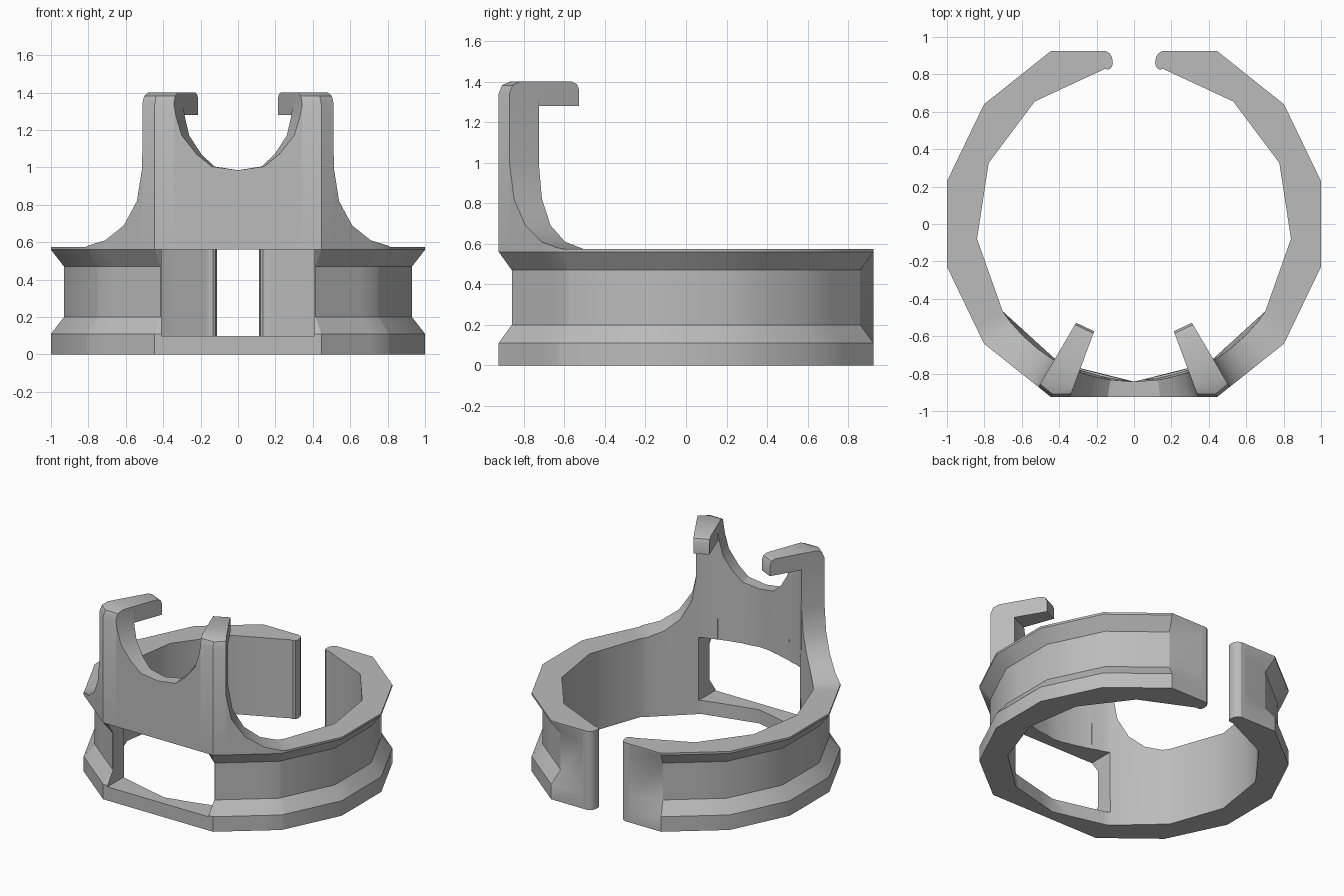
import bpy, bmesh
from math import sin, cos, radians
from mathutils import Vector

if "Cube" in bpy.data.objects:
    bpy.data.objects.remove(bpy.data.objects["Cube"])

grey = bpy.data.materials.new("plain grey")
grey.use_nodes = True
colour = (0.5, 0.5, 0.5, 1)
grey.diffuse_color = colour
grey.node_tree.nodes["Principled BSDF"].inputs["Base Color"].default_value = colour

# Angles are measured in degrees from the front, towards the model's left.
STEP_OUT, STEP_IN, R_OUT, R_IN = 360 / 14, 28.2, 1.026, 0.843
FLAT = R_OUT * cos(radians(STEP_OUT))
OUTER = [(0, FLAT)] + [(STEP_OUT * k, R_OUT) for k in range(1, 7)] + [(180, FLAT)]
INNER = [(STEP_IN * k, R_IN) for k in range(8)]
# Upper edge of the band: scooped saddle, upright post, fillet, plain ring
RING_TOP, POST_TOP, HOOK_Z = 0.575, 1.4, 1.28
POST_A, POST_B = 20.35, 30.4
EDGE = [(0, .985), (8.6, 1.005), (13.4, 1.07), (18, 1.17), (19.7, 1.27), (20.3, 1.33),
        (POST_A, POST_TOP), (POST_B, POST_TOP), (30.45, 1.0), (32.5, .82),
        (37.6, .69), (44.9, .61), (53, RING_TOP), (180, RING_TOP)]
GROOVE = [(0, .93), (154.3, .93), (168, 1), (180, 1)]


def lerp(table, t):
    for (a, u), (b, v) in zip(table, table[1:]):
        if a <= t <= b:
            return u + (v - u) * (t - a) / (b - a)


def chord(table, t):
    """Radius of a polygon along the ray at angle t."""
    for (a, r), (b, s) in zip(table, table[1:]):
        if a <= t <= b:
            return r * s * sin(radians(b - a)) / (
                r * sin(radians(t - a)) + s * sin(radians(b - t)))


def polar(t, r, z):
    return Vector((r * sin(radians(t)), -r * cos(radians(t)), z))


def loft(name, sections):
    """Join closed sections into a capped solid."""
    bm = bmesh.new()
    rows = [[bm.verts.new(p) for p in s] for s in sections]
    n = len(rows[0])
    for a, b in zip(rows, rows[1:]):
        for i in range(n):
            bm.faces.new((a[i], a[(i + 1) % n], b[(i + 1) % n], b[i]))
    bm.faces.new(rows[0])
    bm.faces.new(rows[-1])
    bmesh.ops.remove_doubles(bm, verts=bm.verts, dist=1e-5)
    bmesh.ops.dissolve_degenerate(bm, edges=bm.edges, dist=1e-5)
    bmesh.ops.recalc_face_normals(bm, faces=bm.faces)
    mesh = bpy.data.meshes.new(name)
    bm.to_mesh(mesh)
    bm.free()
    ob = bpy.data.objects.new(name, mesh)
    bpy.context.collection.objects.link(ob)
    mesh.materials.append(grey)
    return ob


def select(ob):
    bpy.ops.object.select_all(action='DESELECT')
    ob.select_set(True)
    bpy.context.view_layer.objects.active = ob


def band_section(t, side, pinch=0):
    a = abs(t)
    ro, ri = chord(OUTER, a) - pinch, chord(INNER, a) + pinch
    r_top = R_IN if a < 56 else ri
    g, top = lerp(GROOVE, a), lerp(EDGE, a)
    c = 0.06 if POST_A <= a <= POST_B else 0
    profile = [(ri, 0), (ro, 0), (ro, .11), (ro * g, .2), (ro * g, .47), (ro, .56),
               (ro, top - c), (ro - c * .3, top - c * .3), (ro - c, top), (r_top, top)]
    return [polar(t * side, r, z) for r, z in profile]


# Grooved open ring with the raised front panel and posts
END = 172.5
angles = {t for t, _ in OUTER + INNER + EDGE + GROOVE if t < 170}
half = [(t, 0) for t in sorted(angles)] + [(170.8, 0), (171.9, .012), (END, .035)]
sections = [band_section(t, -1, p) for t, p in reversed(half[1:])]
sections += [band_section(t, 1, p) for t, p in half]
band = loft("clip_band", sections)

# Front window
bpy.ops.mesh.primitive_cube_add(size=1, location=(0, -.8, .33))
cutter = bpy.context.object
cutter.name = "window_cutter"
cutter.scale = (.82, .8, .46)
cutter.hide_render = True
mod = band.modifiers.new("window", 'BOOLEAN')
mod.object = cutter
mod.operation = 'DIFFERENCE'
mod.solver = 'EXACT'
select(band)
bpy.ops.object.modifier_apply(modifier=mod.name)
bpy.data.objects.remove(cutter)

# Hooks reaching inwards from the posts
TIP = 0.612
hook_profile = [(R_IN + .01, HOOK_Z), (TIP, HOOK_Z), (TIP, 1.36), (TIP + .012, 1.387),
                (TIP + .04, POST_TOP), (R_IN + .01, POST_TOP)]
hooks = []
for name, side in (("left_hook", 1), ("right_hook", -1)):
    hooks.append(loft(name, [[polar(t * side, r, z) for r, z in hook_profile]
                             for t in (POST_A, POST_B)]))

for ob in [band] + hooks:
    select(ob)
    bpy.ops.object.shade_smooth_by_angle(angle=radians(30))
